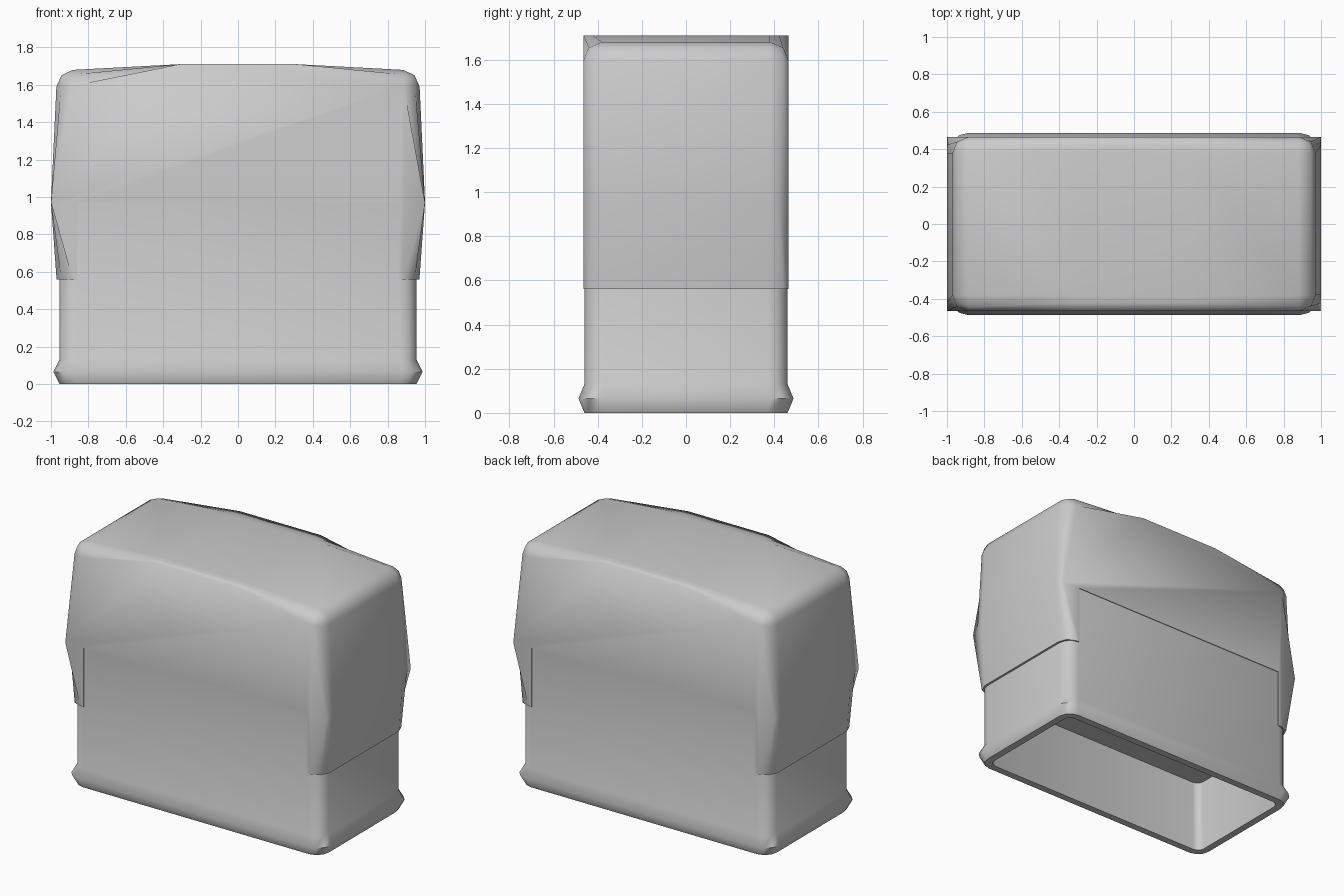
import bpy, bmesh, math

if "Cube" in bpy.data.objects:
    bpy.data.objects.remove(bpy.data.objects["Cube"])


def finish(bm, name, angle=35):
    bmesh.ops.recalc_face_normals(bm, faces=bm.faces)
    mesh = bpy.data.meshes.new(name)
    bm.to_mesh(mesh)
    bm.free()
    obj = bpy.data.objects.new(name, mesh)
    bpy.context.collection.objects.link(obj)
    bpy.ops.object.select_all(action='DESELECT')
    obj.select_set(True)
    bpy.context.view_layer.objects.active = obj
    bpy.ops.object.shade_smooth_by_angle(angle=math.radians(angle))
    return obj


def rounded_ring(bm, hx, hy, r, z, seg=3):
    ring = []
    for k, (sx, sy) in enumerate([(1, 1), (-1, 1), (-1, -1), (1, -1)]):
        for i in range(seg + 1):
            a = math.pi / 2 * (k + i / seg)
            ring.append(bm.verts.new((sx * (hx - r) + r * math.cos(a),
                                      sy * (hy - r) + r * math.sin(a), z)))
    return ring


# Base: hollow sleeve with a flared foot, ceiling inside, top hidden in the cap
bm = bmesh.new()
levels = [(0.90, 0.41, 0.05, 0.51), (0.905, 0.41, 0.05, 0.0),
          (0.955, 0.46, 0.09, 0.0), (0.987, 0.487, 0.10, 0.065),
          (0.955, 0.46, 0.09, 0.13), (0.955, 0.46, 0.09, 1.0)]
rings = [rounded_ring(bm, *lv) for lv in levels]
for a, b in zip(rings, rings[1:]):
    for i in range(len(a)):
        j = (i + 1) % len(a)
        bm.faces.new((a[i], a[j], b[j], b[i]))
bm.faces.new(rings[0])
bm.faces.new(rings[-1])
finish(bm, "base", 55)

# Cap: bowed, domed outline with a notch from below, pushed through the depth
outer = [(0.97, 0.56), (1.0, 0.97), (0.967, 1.675), (0.31, 1.71)]
notch = [(0.86, 0.97), (0.86, 0.56)]
half = notch + outer
profile = half + [(-x, z) for x, z in reversed(half)]
bm = bmesh.new()
front = [bm.verts.new((x, -0.465, z)) for x, z in profile]
back = [bm.verts.new((x, 0.465, z)) for x, z in profile]
bm.faces.new(front)
bm.faces.new(back[::-1])
n = len(profile)
for i in range(n):
    j = (i + 1) % n
    bm.faces.new((front[i], back[i], back[j], front[j]))

# Round the outline edges and the two shoulders
edges = []
for row in (front, back):
    for i in range(2, n - 3):
        edges.append(bm.edges.get((row[i], row[i + 1])))
for i in (4, n - 5):
    edges.append(bm.edges.get((front[i], back[i])))
bmesh.ops.bevel(bm, geom=edges, offset=0.085, offset_type='OFFSET',
                segments=2, profile=0.5, affect='EDGES', clamp_overlap=True)
finish(bm, "cap", 50)
